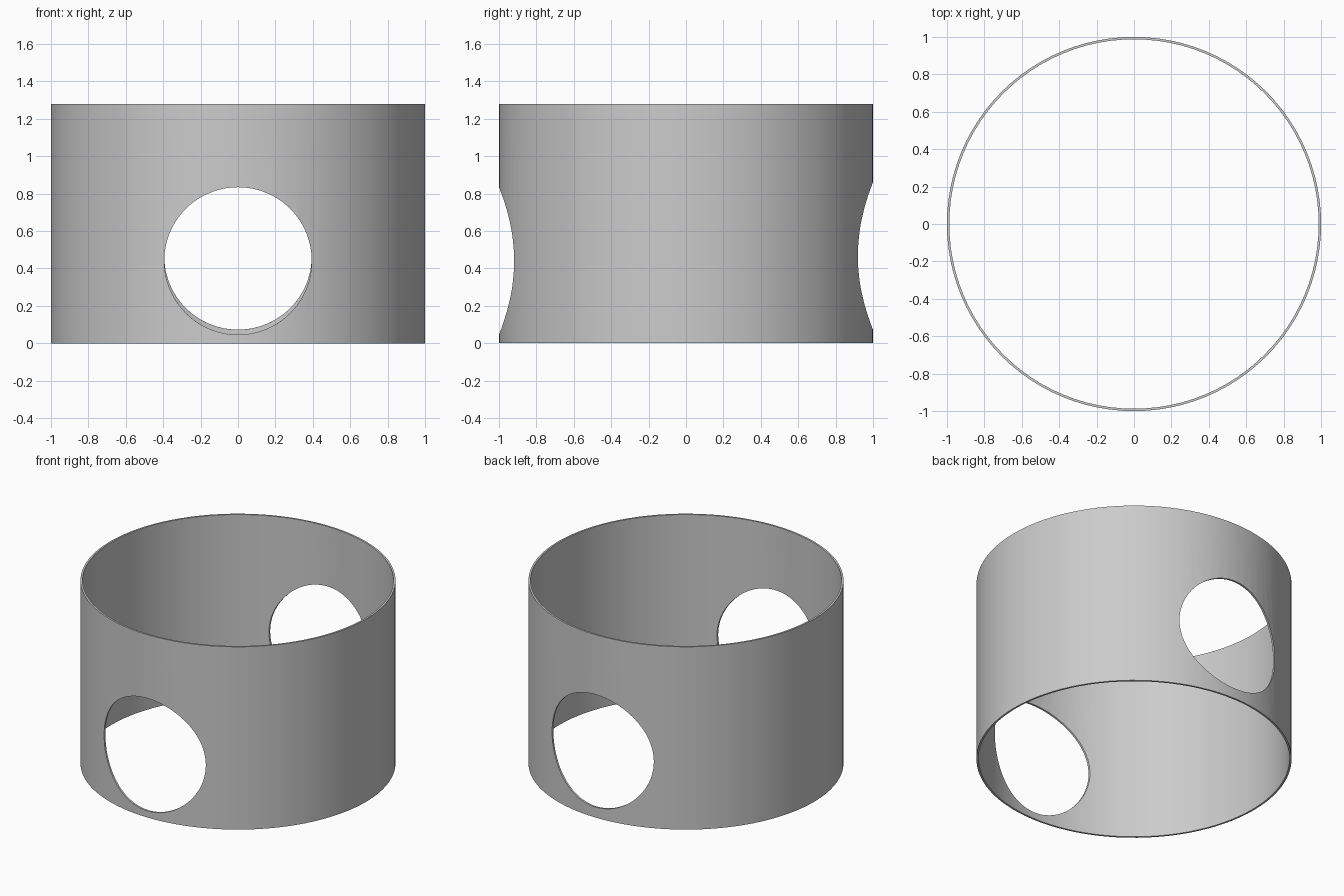
import bpy
import bmesh
import math

if "Cube" in bpy.data.objects:
    bpy.data.objects.remove(bpy.data.objects["Cube"])

HEIGHT, R_OUT, R_IN, SIDES = 1.28, 1.0, 0.987, 96
HOLE_R, FRONT_Z, BACK_Z = 0.394, 0.44, 0.467

# Thin open ring wall: spin a rectangular profile around z
bm = bmesh.new()
profile = [(R_OUT, 0), (R_OUT, HEIGHT), (R_IN, HEIGHT), (R_IN, 0)]
rings = []
for i in range(SIDES):
    a = 2 * math.pi * i / SIDES
    rings.append([bm.verts.new((r * math.cos(a), r * math.sin(a), z)) for r, z in profile])
for i, ring in enumerate(rings):
    nxt = rings[(i + 1) % SIDES]
    for j in range(4):
        k = (j + 1) % 4
        bm.faces.new((ring[j], nxt[j], nxt[k], ring[k]))
bmesh.ops.recalc_face_normals(bm, faces=bm.faces)
mesh = bpy.data.meshes.new("ring_wall")
bm.to_mesh(mesh)
bm.free()
wall = bpy.data.objects.new("ring_wall", mesh)
bpy.context.collection.objects.link(wall)

# Slightly tilted cylinder that cuts the front and back holes
tilt = math.atan2(BACK_Z - FRONT_Z, 2 * R_OUT)
bpy.ops.mesh.primitive_cylinder_add(
    vertices=96, radius=HOLE_R, depth=3,
    location=(0, 0, (FRONT_Z + BACK_Z) / 2),
    rotation=(math.pi / 2 + tilt, 0, 0))
cutter = bpy.context.object
cutter.name = "hole_cutter"

# Cut the holes
cut = wall.modifiers.new("holes", 'BOOLEAN')
cut.operation = 'DIFFERENCE'
cut.solver = 'EXACT'
cut.object = cutter
bpy.ops.object.select_all(action='DESELECT')
wall.select_set(True)
bpy.context.view_layer.objects.active = wall
bpy.ops.object.modifier_apply(modifier=cut.name)
bpy.data.objects.remove(cutter, do_unlink=True)

# Smooth walls, crisp rims
bpy.ops.object.shade_smooth_by_angle(angle=math.radians(30))
